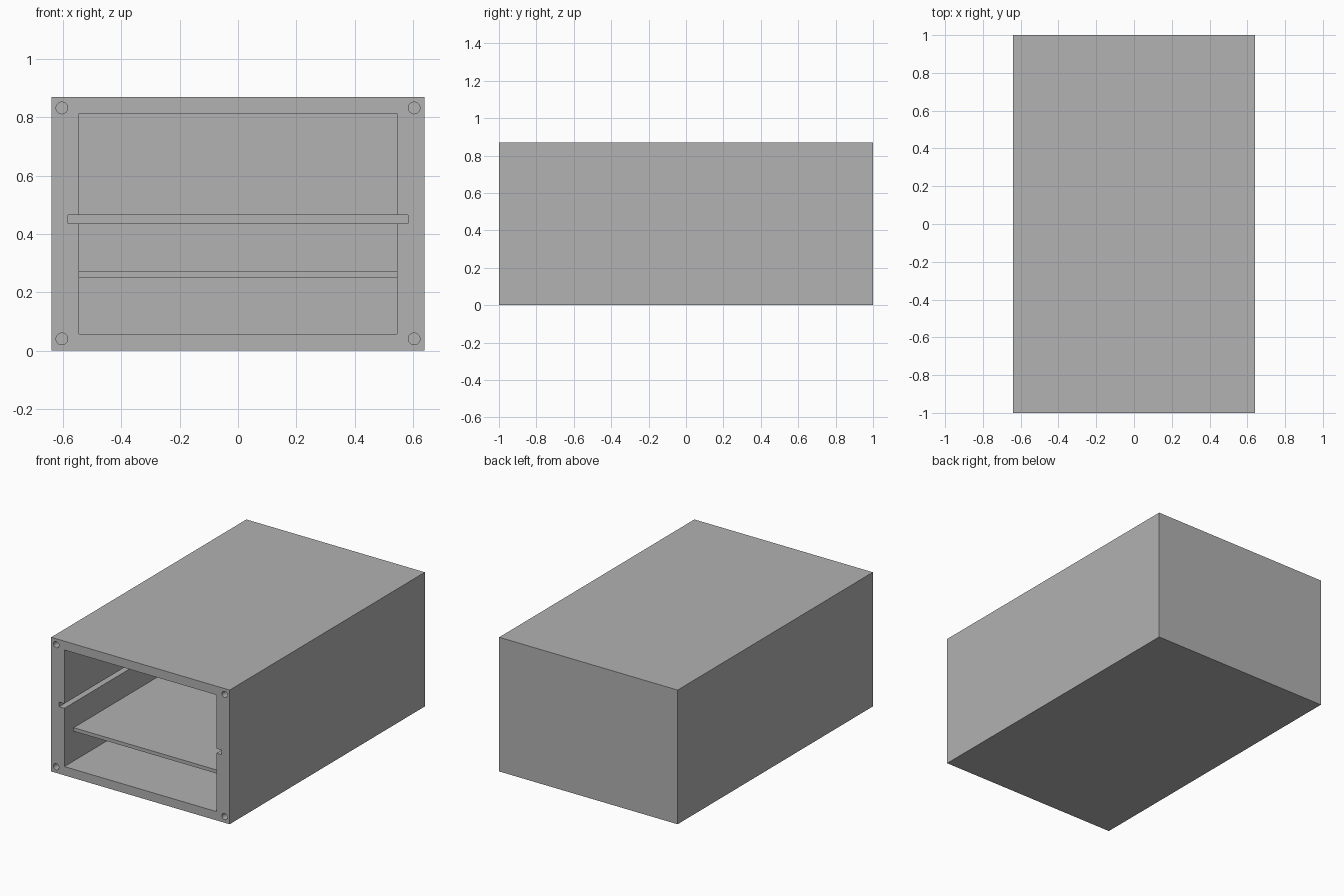
import bpy
from math import radians

default = bpy.data.objects.get("Cube")
if default:
    bpy.data.objects.remove(default, do_unlink=True)

WIDTH, LENGTH, HEIGHT = 1.28, 2.0, 0.87
FRONT, BACK = -LENGTH / 2, LENGTH / 2
SIDE_WALL, FLOOR_WALL = 0.095, 0.057
GROOVE = 0.038
INNER_X = WIDTH / 2 - SIDE_WALL
INNER_BACK = BACK - SIDE_WALL
OVERSHOOT = 0.1

grey = bpy.data.materials.new("plain grey")
grey.use_nodes = True
grey.diffuse_color = (0.445, 0.445, 0.445, 1)
grey.node_tree.nodes["Principled BSDF"].inputs["Base Color"].default_value = grey.diffuse_color


def box(name, half_x, y0, y1, z0, z1):
    """Box centred on x, given by its y and z ranges."""
    bpy.ops.mesh.primitive_cube_add(size=1, location=(0, (y0 + y1) / 2, (z0 + z1) / 2))
    obj = bpy.context.object
    obj.name = name
    obj.scale = (2 * half_x, y1 - y0, z1 - z0)
    bpy.ops.object.transform_apply(location=False, rotation=False, scale=True)
    obj.data.materials.append(grey)
    return obj


def cut(target, cutter):
    """Subtract the cutter from the target and discard it."""
    mod = target.modifiers.new("cut", 'BOOLEAN')
    mod.operation = 'DIFFERENCE'
    mod.solver = 'EXACT'
    mod.object = cutter
    bpy.ops.object.select_all(action='DESELECT')
    target.select_set(True)
    bpy.context.view_layer.objects.active = target
    bpy.ops.object.modifier_apply(modifier=mod.name)
    bpy.data.objects.remove(cutter, do_unlink=True)


# Outer case, hollowed from the front and closed at the back
case = box("case", WIDTH / 2, FRONT, BACK, 0, HEIGHT)
cut(case, box("cavity_cutter", INNER_X, FRONT - OVERSHOOT, INNER_BACK,
              FLOOR_WALL, HEIGHT - FLOOR_WALL))

# Guide groove running round the side and back walls
cut(case, box("groove_cutter", INNER_X + GROOVE, FRONT - OVERSHOOT,
              INNER_BACK + GROOVE, 0.435, 0.465))

# Screw holes in the four front corners
for x in (-0.604, 0.604):
    for z in (0.04, HEIGHT - 0.038):
        bpy.ops.mesh.primitive_cylinder_add(
            vertices=32, radius=0.02, depth=0.3,
            location=(x, FRONT, z), rotation=(radians(90), 0, 0))
        hole = bpy.context.object
        hole.data.materials.append(grey)
        cut(case, hole)

# Fixed shelf, set back from the front opening
box("shelf", INNER_X, FRONT + 0.095, INNER_BACK, 0.25, 0.273)
